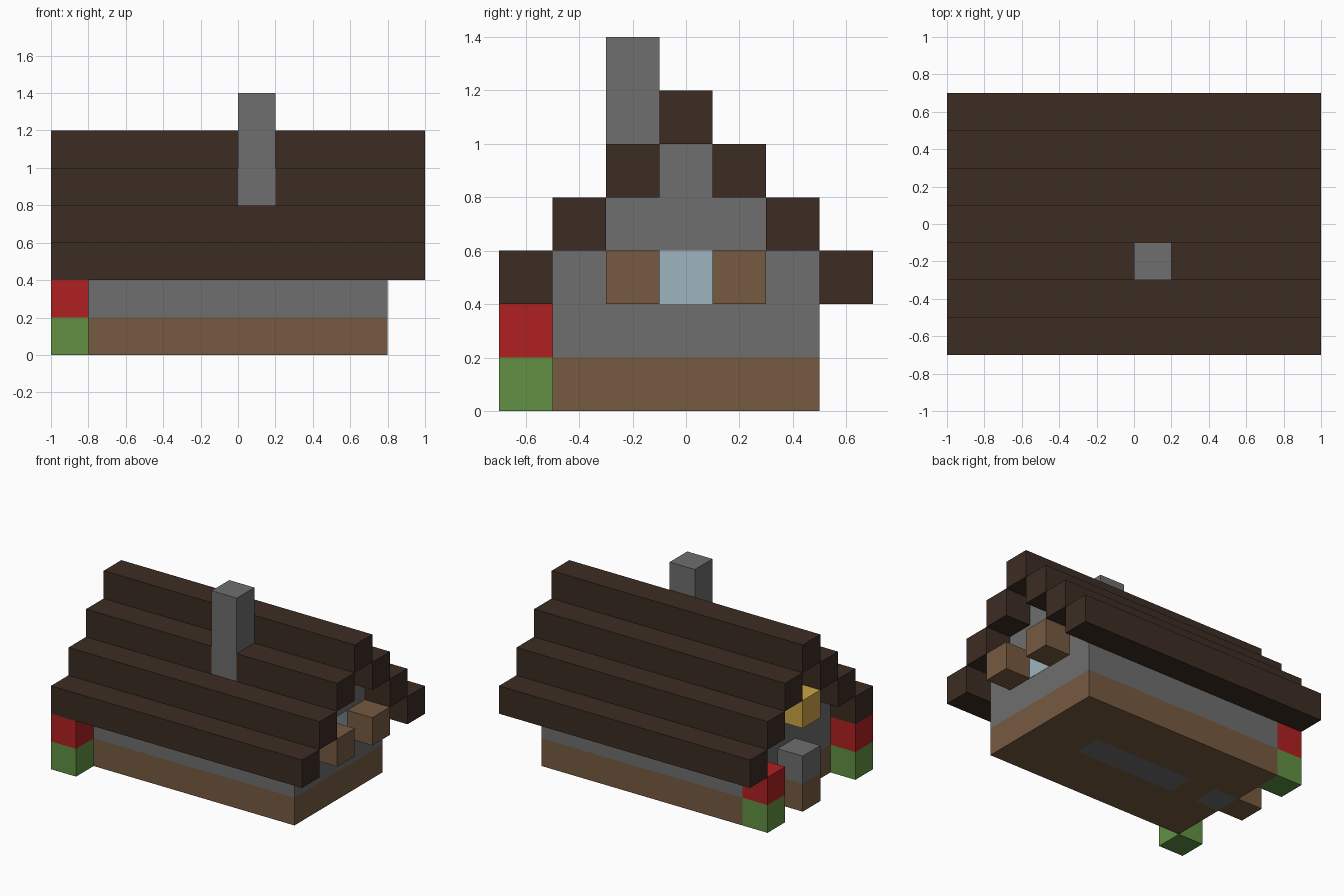
import bpy
import bmesh
from mathutils import Vector

cube = bpy.data.objects.get("Cube")
if cube:
    bpy.data.objects.remove(cube, do_unlink=True)

U = 0.2  # size of one building block


def linear(c):
    c /= 255
    return c / 12.92 if c <= 0.04045 else ((c + 0.055) / 1.055) ** 2.4


def material(name, *rgb):
    color = [linear(c) for c in rgb] + [1]
    m = bpy.data.materials.new(name)
    m.diffuse_color = color
    m.use_nodes = True
    m.node_tree.nodes["Principled BSDF"].inputs["Base Color"].default_value = color
    return m


dark_wood = material("dark wood", 60, 44, 35)
stone = material("grey stone", 110, 110, 110)
wood = material("brown wood", 118, 90, 65)
red = material("flower red", 176, 32, 33)
green = material("leaf green", 97, 145, 66)
glass = material("pale blue glass", 157, 181, 191)
yellow = material("lamp yellow", 203, 165, 71)


def box(name, mat, x, y, z):
    """Box from (low, high) ranges counted in blocks."""
    bm = bmesh.new()
    bmesh.ops.create_cube(bm, size=1)
    lo, hi = (Vector(p) * U for p in zip(x, y, z))
    for v in bm.verts:
        v.co = [(a + b) / 2 + c * (b - a) for a, b, c in zip(lo, hi, v.co)]
    mesh = bpy.data.meshes.new(name)
    bm.to_mesh(mesh)
    bm.free()
    mesh.materials.append(mat)
    obj = bpy.data.objects.new(name, mesh)
    bpy.context.collection.objects.link(obj)
    return obj


# Wooden foundation, with stone set into the floor along the middle
mid = (-0.5, 0.5)
for name, y in (("front", (-2.5, -0.5)), ("back", (0.5, 2.5))):
    box(f"foundation_{name}", wood, (-4, 4), y, (0, 1))
for name, mat, x in (("doorway_floor", stone, (-4, -3)), ("foundation_inner", wood, (-3, -2)),
                     ("hearth_floor", stone, (-2, 2)), ("foundation_end", wood, (2, 4))):
    box(name, mat, x, mid, (0, 0.5))
box("foundation_core", wood, (-4, 4), mid, (0.5, 1))
for name, x in (("left", (3.99, 4)), ("right", (-4, -3.99))):
    box(f"foundation_face_{name}", wood, x, mid, (0, 1))

# Stone walls and stepped gables
box("walls", stone, (-4, 4), (-2.5, 2.5), (1, 3))
box("gable_lower", stone, (-4, 4), (-1.5, 1.5), (3, 4))
box("gable_upper", stone, (-4, 4), mid, (4, 5))

# Stepped roof beams; the upper front beam is split around the chimney
for i in range(3):
    y0, z0 = 2.5 - i, 2 + i
    box(f"roof_back_{i}", dark_wood, (-5, 5), (y0, y0 + 1), (z0, z0 + 1))
    spans = [(-5, 0), (1, 5)] if i == 2 else [(-5, 5)]
    for j, x in enumerate(spans):
        box(f"roof_front_{i}_{j}", dark_wood, x, (-y0 - 1, -y0), (z0, z0 + 1))
box("roof_ridge", dark_wood, (-5, 5), mid, (5, 6))
box("chimney", stone, (0, 1), (-1.5, -0.5), (4, 7))

# Window pane with projecting shutters
box("window", glass, (3.99, 4.01), mid, (2, 3))
box("shutter_front", wood, (4, 5), (-1.5, -0.5), (2, 3))
box("shutter_back", wood, (4, 5), (0.5, 1.5), (2, 3))

# Entrance block and the lamp above it
box("entrance_lower", wood, (-5, -4), mid, (0, 1))
box("entrance_upper", stone, (-5, -4), mid, (1, 2))
box("lamp", yellow, (-5, -4), mid, (3, 4))

# Flowering bushes
for name, y in (("front", (-3.5, -2.5)), ("back", (1.5, 2.5))):
    box(f"bush_{name}", green, (-5, -4), y, (0, 1))
    box(f"flower_{name}", red, (-5, -4), y, (1, 2))
